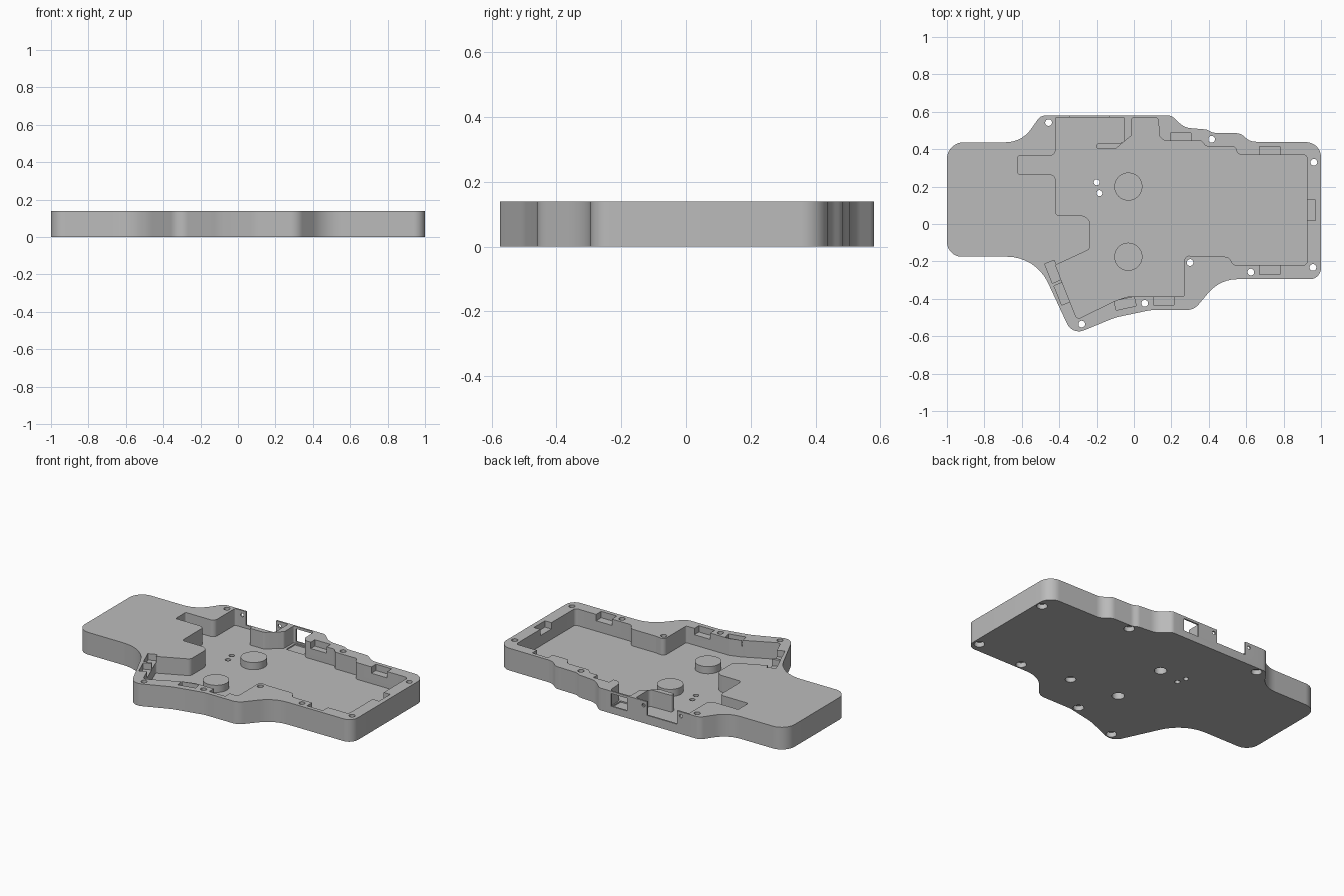
import bpy, bmesh, math
from mathutils import Vector, Matrix

if "Cube" in bpy.data.objects:
    bpy.data.objects.remove(bpy.data.objects["Cube"])

HEIGHT, FLOOR = 0.14, 0.035

grey = bpy.data.materials.new("light_grey")
grey.use_nodes = True
grey.diffuse_color = (0.5, 0.5, 0.5, 1)
grey.node_tree.nodes["Principled BSDF"].inputs["Base Color"].default_value = (0.5, 0.5, 0.5, 1)


def rounded(corners):
    """Turn (x, y, radius) corners into a filleted 2D loop."""
    loop, n = [], len(corners)
    for i, (x, y, r) in enumerate(corners):
        p = Vector((x, y))
        a = Vector(corners[i - 1][:2]) - p
        b = Vector(corners[(i + 1) % n][:2]) - p
        half = a.angle(b) / 2
        if r == 0 or half > 1.55:
            loop.append(p)
            continue
        t = min(r / math.tan(half), a.length * 0.49, b.length * 0.49)
        r = t * math.tan(half)
        a.normalize()
        b.normalize()
        centre = p + (a + b).normalized() * (r / math.sin(half))
        u, v = p + a * t - centre, p + b * t - centre
        turn = math.atan2(u.x * v.y - u.y * v.x, u.dot(v))
        steps = max(3, int(abs(turn) / 0.13))
        loop += [centre + Matrix.Rotation(turn * k / steps, 2) @ u for k in range(steps + 1)]
    return loop


def prism(name, loop, z0, z1):
    bm = bmesh.new()
    face = bm.faces.new([bm.verts.new((p[0], p[1], z0)) for p in loop])
    top = bmesh.ops.extrude_face_region(bm, geom=[face])["geom"]
    bmesh.ops.translate(bm, vec=(0, 0, z1 - z0),
                        verts=[g for g in top if isinstance(g, bmesh.types.BMVert)])
    bmesh.ops.recalc_face_normals(bm, faces=bm.faces)
    mesh = bpy.data.meshes.new(name)
    bm.to_mesh(mesh)
    bm.free()
    ob = bpy.data.objects.new(name, mesh)
    bpy.context.collection.objects.link(ob)
    mesh.materials.append(grey)
    return ob


def disc(name, x, y, r, z0, z1, sides=32):
    ring = [(x + r * math.cos(2 * math.pi * k / sides),
             y + r * math.sin(2 * math.pi * k / sides)) for k in range(sides)]
    return prism(name, ring, z0, z1)


def box(name, x, y, w, d, z0, z1, degrees=0):
    turn = Matrix.Rotation(math.radians(degrees), 2)
    corners = [Vector((x, y)) + turn @ Vector((sx * w / 2, sy * d / 2))
               for sx, sy in ((-1, -1), (1, -1), (1, 1), (-1, 1))]
    return prism(name, corners, z0, z1)


def combine(target, tool, operation="DIFFERENCE"):
    mod = target.modifiers.new("cut", "BOOLEAN")
    mod.operation, mod.solver, mod.object = operation, "EXACT", tool
    bpy.context.view_layer.objects.active = target
    bpy.ops.object.modifier_apply(modifier=mod.name)
    bpy.data.objects.remove(tool)


# Outer case body
case = prism("case_body", rounded([
    (-1, .437, .09), (-.6, .437, .2), (-.5, .58, .05), (.2, .58, .04),
    (.27, .515, .1), (.39, .505, .05), (.42, .488, .05), (.57, .485, .06),
    (.62, .44, .08), (1, .437, .08), (1, -.295, .06), (.46, -.295, .2),
    (.32, -.46, .08), (.09, -.46, .2), (-.1, -.5, .3), (-.33, -.594, .07),
    (-.525, -.175, .24), (-1, -.175, .08)]), 0, HEIGHT)

# Main pocket, wrapping round the thin wall beside the connector bay
combine(case, prism("pocket_cutter", rounded([
    (-.42, .57, .01), (-.42, .365, .03), (-.62, .365, .01), (-.62, .265, .01),
    (-.42, .265, .03), (-.42, .045, .02), (-.235, .045, .05), (-.235, -.135, .03),
    (-.42, -.22, .01), (-.305, -.51, .02), (-.1, -.41, .1), (-.03, -.387, .05),
    (.27, -.387, .01), (.27, -.165, .03), (.33, -.175, .03), (.51, -.175, .04),
    (.53, -.22, .03), (.925, -.22, .02), (.925, .37, .02), (.555, .37, .03),
    (.54, .415, .02), (.385, .415, .02), (.36, .445, .02), (.16, .445, .03),
    (.135, .47, .02), (.13, .57, .02), (-.01, .57, .01), (-.01, .475, .02),
    (-.1, .4, .03), (-.2, .4, .01), (-.2, .43, .01), (-.05, .435, .02),
    (-.05, .57, .01)]), FLOOR, 0.3))

# Clip slots in the rim
for x, y, w, d, angle in [(.25, .463, .11, .045, 0), (.725, .39, .11, .05, 0),
                          (.945, .073, .05, .11, 0), (.725, -.243, .11, .055, 0),
                          (.158, -.407, .11, .05, 0), (-.047, -.425, .11, .05, 12),
                          (-.432, -.255, .11, .055, 112), (-.382, -.372, .11, .055, 112)]:
    combine(case, box("slot_cutter", x, y, w, d, 0.1, 0.3, angle))

# Rear connector notch, rear window and the shallow recess before it
combine(case, box("notch_cutter", -.238, .58, .21, .06, .055, 0.3))
combine(case, box("window_cutter", .06, .585, .11, .06, .045, .125))
combine(case, box("recess_cutter", .065, .516, .12, .09, .027, .08))

# Small cable holes through the rear wall
for x in (-.37, -.11):
    hole = disc("wall_hole_cutter", 0, 0, .011, -.04, .04, 16)
    hole.matrix_world = Matrix.Translation((x, .58, .112)) @ Matrix.Rotation(math.pi / 2, 4, "X")
    bpy.context.view_layer.update()
    combine(case, hole)

# Raised round bosses, hollow from below
for y in (.2, -.175):
    combine(case, disc("boss", -.03, y, .075, .02, .08, 48), "UNION")
    combine(case, disc("boss_bore_cutter", -.03, y, .036, -.1, .06))

# Screw holes with wide bores underneath
for x, y in [(-.457, .542), (.415, .453), (.962, .33), (.957, -.232),
             (.625, -.257), (.3, -.206), (.058, -.424), (-.28, -.535)]:
    combine(case, disc("screw_cutter", x, y, .018, -.1, .3, 24))
    combine(case, disc("bore_cutter", x, y, .031, -.1, .03, 24))

# Two small floor holes
for x, y in [(-.2, .223), (-.185, .165)]:
    combine(case, disc("floor_hole_cutter", x, y, .016, -.1, .1, 20))

bpy.ops.object.select_all(action="DESELECT")
case.select_set(True)
bpy.context.view_layer.objects.active = case
bpy.ops.object.shade_smooth_by_angle(angle=math.radians(30))
